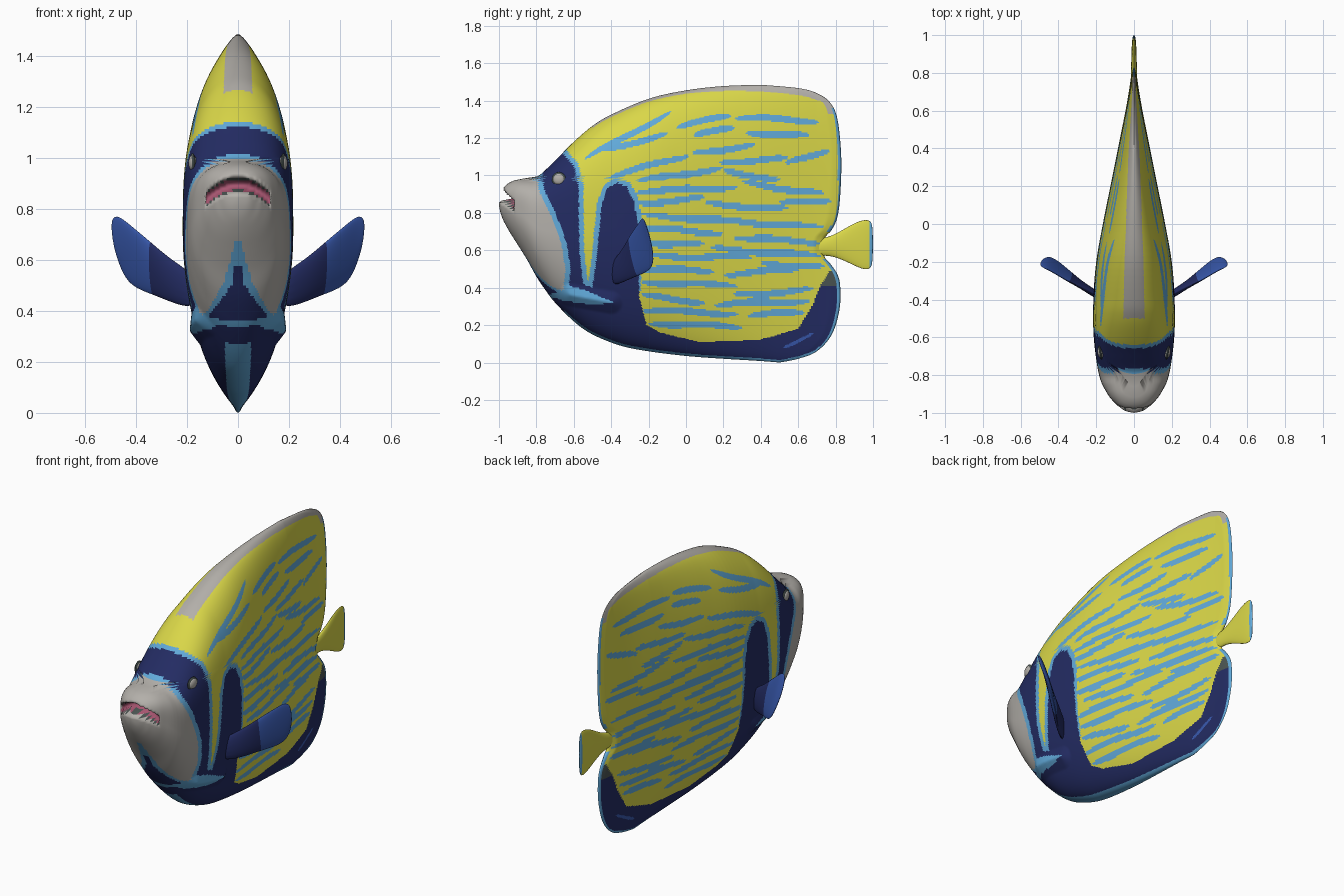
import bpy, bmesh, math
from mathutils import Vector

if "Cube" in bpy.data.objects:
    bpy.data.objects.remove(bpy.data.objects["Cube"], do_unlink=True)

# Flat colours
COLOURS = {
    "yellow": (.70, .68, .065), "light_blue": (.12, .40, .70), "navy": (.017, .025, .125),
    "pale_grey": (.45, .43, .40), "fin_blue": (.04, .10, .42), "mouth_pink": (.38, .09, .16),
    "slate": (.07, .09, .085)}
NAMES = list(COLOURS)
YELLOW, LIGHT, NAVY, GREY, BLUE, PINK, SLATE = range(len(NAMES))
MATS = []
for name, rgb in COLOURS.items():
    m = bpy.data.materials.new(name)
    m.use_nodes = True
    m.diffuse_color = (*rgb, 1)
    m.node_tree.nodes["Principled BSDF"].inputs["Base Color"].default_value = (*rgb, 1)
    MATS.append(m)


def smooth_path(pts, steps=6):
    """Catmull-Rom curve through the points."""
    p = [Vector(q) for q in [pts[0], *pts, pts[-1]]]
    out = []
    for a, b, c, d in zip(p, p[1:], p[2:], p[3:]):
        for k in range(steps):
            t = k / steps
            out.append(b + (c - a) * t / 2 + (2*a - 5*b + 4*c - d) * t*t / 2
                       + (3*b - a - 3*c + d) * t**3 / 2)
    return [tuple(v) for v in out] + [tuple(pts[-1])]


def interp(table, x):
    """Piecewise linear lookup, clamped at both ends."""
    if x <= table[0][0]:
        return table[0][1]
    for (x0, v0), (x1, v1) in zip(table, table[1:]):
        if x <= x1 and x1 > x0:
            return v0 + (v1 - v0) * (x - x0) / (x1 - x0)
    return table[-1][1]


def inside(poly, y, z):
    hit = False
    for (y0, z0), (y1, z1) in zip(poly, poly[1:] + poly[:1]):
        if (z0 > z) != (z1 > z) and y < y0 + (y1 - y0) * (z - z0) / (z1 - z0):
            hit = not hit
    return hit


def edge_distance(path, y, z):
    best = 9
    for (y0, z0), (y1, z1) in zip(path, path[1:]):
        dy, dz = y1 - y0, z1 - z0
        t = max(0, min(1, ((y - y0) * dy + (z - z0) * dz) / (dy*dy + dz*dz)))
        best = min(best, math.hypot(y - y0 - t*dy, z - z0 - t*dz))
    return best


def finish(name, verts, faces, mats, weld=True):
    me = bpy.data.meshes.new(name)
    me.from_pydata(verts, [], faces)
    for m in MATS:
        me.materials.append(m)
    me.polygons.foreach_set("material_index", mats)
    me.polygons.foreach_set("use_smooth", [True] * len(faces))
    bm = bmesh.new()
    bm.from_mesh(me)
    if weld:
        bmesh.ops.remove_doubles(bm, verts=bm.verts, dist=1e-5)
    bmesh.ops.recalc_face_normals(bm, faces=bm.faces)
    bm.to_mesh(me)
    bm.free()
    ob = bpy.data.objects.new(name, me)
    bpy.context.collection.objects.link(ob)
    return ob


# Side outline (y, z): front edge and rear edge, both from belly to back
FRONT = smooth_path([
    (.5, 0), (.4, .008), (.2, .02), (0, .035), (-.2, .06), (-.35, .09), (-.5, .15), (-.6, .22),
    (-.7, .32), (-.75, .385), (-.8, .46), (-.85, .55), (-.9, .63), (-.95, .71), (-.985, .78),
    (-1, .85), (-.985, .915), (-.955, .955), (-.9, .98), (-.85, .986), (-.79, .997), (-.7, 1.08),
    (-.6, 1.18), (-.5, 1.265), (-.4, 1.325), (-.2, 1.41), (0, 1.455), (.2, 1.478), (.4, 1.485)])
BACK = smooth_path([
    (.5, 0), (.6, .02), (.7, .06), (.78, .15), (.82, .28), (.825, .4), (.81, .47), (.77, .53),
    (.74, .57), (.74, .66), (.78, .71), (.81, .78), (.825, .9), (.83, 1.1), (.81, 1.3),
    (.77, 1.39), (.7, 1.44), (.6, 1.467), (.4, 1.485)])
nose = min(range(len(FRONT)), key=lambda i: FRONT[i][0])
TOP = FRONT[nose:] + [p for p in reversed(BACK) if p[1] > 1.44]
BOTTOM = FRONT[nose::-1] + [p for p in BACK if p[1] < .06]
FRONT_Z, BACK_Z = ([(z, y) for y, z in edge] for edge in (FRONT, BACK))
WIDTH = smooth_path([
    (-1, 0), (-.99, .045), (-.97, .075), (-.95, .1), (-.9, .14), (-.8, .185), (-.6, .213),
    (-.4, .215), (-.2, .2), (0, .165), (.2, .125), (.4, .085), (.6, .045), (.75, .02), (.83, .012)])
GILL_LINE = [(-.62, .36), (-.4, .32)]


def half_width(y, z, rear):
    hi, lo = interp(TOP, y), interp(BOTTOM, y)
    if hi - lo < 1e-4 or not lo < z < hi:
        return 0
    t = (2*z - hi - lo) / (hi - lo)
    power = interp([(-.7, 4), (-.4, 3), (.3, 2.3)], y) if t > 0 else 2
    w = interp(WIDTH, y) * math.sqrt(max(0, 1 - abs(t)**power))
    w *= math.sqrt(max(0, min(1, (rear - y) / .05)))
    if -.75 < y < -.3 and z < .45:      # raised gill cover corner
        w += .025 * max(0, 1 - edge_distance(GILL_LINE, y, z) / .06) * min(1, w / .05)
    return w


# Colour regions (y, z)
NAVY_EDGE = [
    (-.67, 1.2), (-.66, 1.12), (-.6, 1.05), (-.575, .95), (-.57, .6), (-.55, .42), (-.5, .4),
    (-.48, .55), (-.45, .85), (-.42, .93), (-.37, .96), (-.32, .94), (-.28, .87), (-.26, .75),
    (-.25, .35), (-.21, .2), (-.14, .16), (.07, .11), (.39, .12), (.6, .18), (.68, .31),
    (.72, .42), (.77, .49)]
NAVY_AREA = NAVY_EDGE + [(.9, .49), (.9, -.1), (-1.1, -.1), (-1.1, 1.2)]
FACE_EDGE = [(-.8, 1.1), (-.79, .93), (-.72, .78), (-.665, .63), (-.645, .5), (-.655, .39),
             (-.74, .36), (-1.1, .36)]
FACE_AREA = FACE_EDGE + [(-1.1, 1.1)]
GILL_SPIKE = [(-.66, .42), (-.55, .39), (-.38, .32), (-.5, .31), (-.66, .33), (-.75, .37)]
CHIN_GREY = [(.36, .17), (.4, .12), (.5, .06), (.6, .03), (.7, 0)]
CHIN_NAVY = [(.32, .17), (.35, .14), (.4, .1), (.5, .025), (.62, 0)]
# Side stripes: start y, z, end y, z
STRIPES = [
    (-.54, 1.09, -.08, 1.34), (-.05, 1.26, .24, 1.32), (.26, 1.31, .71, 1.29),
    (-.48, 1.13, -.1, 1.22), (.04, 1.22, .26, 1.25), (.32, 1.23, .66, 1.21),
    (-.42, .99, .02, 1.11), (.03, 1.12, .37, 1.16), (.53, 1.06, .77, 1.14),
    (-.26, .97, .2, 1.04), (.18, 1.07, .55, 1.09), (.2, 1.02, .5, .98), (-.28, .91, .28, .94),
    (.3, .96, .74, .9), (-.27, .85, .1, .88), (.1, .85, .55, .82), (.5, .85, .78, .87),
    (-.26, .79, .74, .72), (-.26, .72, .2, .69), (.25, .67, .72, .64), (-.25, .64, .1, .63),
    (.13, .61, .72, .57), (-.2, .57, .35, .56), (.4, .53, .74, .51), (-.25, .5, .15, .49),
    (.2, .47, .6, .5), (-.24, .43, .28, .41), (.25, .36, .68, .39), (-.24, .36, .1, .32),
    (.15, .31, .66, .33), (-.24, .28, .28, .26), (.33, .25, .63, .27), (-.2, .21, .3, .19)]


def on_stripe(y, z, s, half=.018):
    u = (y - s[0]) / (s[2] - s[0])
    if not 0 < u < 1:
        return False
    mid = s[1] + (s[3] - s[1]) * u + .006 * math.sin(14 * y + 30 * s[1])
    return abs(z - mid) < half * math.sqrt(1 - (2*u - 1)**4)


def mouth(x, y, z):
    """Strength of the down-turned mouth opening, 0 to 1."""
    if y > -.9 or abs(x) > .125:
        return 0
    return max(0, 1 - abs(z - .895 + .045 * (x / .11)**2) / .032)


def body_colour(x, y, z, rear):
    gape = mouth(x, y, z)
    if gape > .15:
        return PINK if gape > .35 else SLATE
    above, below = interp(TOP, y) - z, z - interp(BOTTOM, y)
    if inside(FACE_AREA, y, z):
        if z < .7 and x < interp(CHIN_GREY, z):
            return NAVY if x < interp(CHIN_NAVY, z) else LIGHT
        return GREY
    if inside(GILL_SPIKE, y, z):
        return LIGHT
    if z > .34 and edge_distance(FACE_EDGE, y, z) < .028:
        return LIGHT
    if rear - y < .016 and not .55 < z < .7 and z < 1.36 or below < .014 and y > -.65:
        return LIGHT
    if inside(NAVY_AREA, y, z):
        if y > .7 and z > .41:
            return SLATE
        return BLUE if on_stripe(y, z, (.52, .08, .68, .16), .01) else NAVY
    if y < -.24 and z > .38 and edge_distance(NAVY_EDGE, y, z) < .026:
        return LIGHT
    ridge = interp([(-.5, .012), (0, .018), (.4, .035), (.8, .04)], y)
    if y > -.5 and z > 1.2 and (above < ridge or y > .7 and rear - y < .04 and z > 1.33):
        return GREY
    return LIGHT if any(on_stripe(y, z, s) for s in STRIPES) else YELLOW


# Body: horizontal slices stacked from belly to back
ROWS, COLS, HEIGHT = 210, 230, 1.485
grid = []
for i in range(ROWS + 1):
    s = i / ROWS
    z = HEIGHT * (s - .6 * math.sin(math.tau * s) / math.tau)
    y0, y1 = interp(FRONT_Z, z), interp(BACK_Z, z)
    row = [y0 + (y1 - y0) * (j / COLS)**1.4 for j in range(COLS + 1)]
    grid.append([(half_width(y, z, y1) if 0 < j < COLS else 0, y, z, y1)
                 for j, y in enumerate(row)])
verts, faces, mats = [], [], []
for side in (1, -1):
    base = len(verts)
    for row in grid:
        for x, y, z, _ in row:
            open_mouth = min(1, 1.6 * mouth(x, y, z))
            verts.append((side * x, y + (max(y, -.9) - y) * open_mouth, z))
    for i in range(ROWS):
        for j in range(COLS):
            a = base + i * (COLS + 1) + j
            quad = (a, a + 1, a + COLS + 2, a + COLS + 1)
            faces.append(quad[::side])
            corners = [grid[i + p][j + q] for p in (0, 1) for q in (0, 1)]
            if side > 0:
                mats.append(body_colour(*[sum(c) / 4 for c in zip(*corners)]))
mats += mats
finish("body", verts, faces, mats)


# Fins: lens-shaped sections between a lower and an upper point
def fin(name, stations, colours, side=1, sides=14):
    verts, faces, mats = [], [], []
    across = Vector(stations[-2][0]) - Vector(stations[0][0])
    for lo, hi, thick in stations:
        lo, hi = Vector(lo), Vector(hi)
        out = (hi - lo).cross(across).normalized() * thick
        for k in range(sides):
            a = math.tau * k / sides
            p = (lo + hi) / 2 + (hi - lo) / 2 * math.cos(a) + out * math.sin(a)
            verts.append((p.x * side, p.y, p.z))
    for i in range(len(stations) - 1):
        for k in range(sides):
            n = (k + 1) % sides
            faces.append((i*sides + k, i*sides + n, (i+1)*sides + n, (i+1)*sides + k))
            mats.append(colours[i])
    faces += [tuple(range(sides)), tuple(range(len(verts) - sides, len(verts)))]
    mats += [colours[0], colours[-1]]
    ob = finish(name, verts, faces, mats, weld=False)
    ob.modifiers.new("smooth", "SUBSURF").levels = 2


TAIL = [(.66, .56, .66, .02), (.75, .575, .665, .018), (.82, .555, .7, .016), (.9, .515, .75, .014),
        (.95, .492, .768, .012), (.985, .495, .765, .009), (1, .53, .735, .004)]
fin("tail_fin", [((0, y, a), (0, y, b), t) for y, a, b, t in TAIL], [YELLOW] * 5 + [LIGHT])
PECTORAL = [
    ((.16, -.4, .4), (.16, -.4, .54), .02), ((.26, -.33, .43), (.26, -.34, .6), .02),
    ((.33, -.26, .46), (.34, -.31, .67), .016), ((.42, -.18, .49), (.44, -.25, .755), .013),
    ((.46, -.17, .56), (.475, -.235, .78), .01), ((.49, -.19, .66), (.5, -.22, .76), .005)]

# Paired parts: pectoral fins and eyes
for side, label in ((1, "left"), (-1, "right")):
    fin(label + "_pectoral_fin", PECTORAL, [NAVY, NAVY, BLUE, BLUE, BLUE], side)
    for part, r, bulge, mat in (("eye_ring", .038, .010, SLATE), ("eye", .031, .016, GREY)):
        x = half_width(-.68, .98, 1)
        bpy.ops.mesh.primitive_uv_sphere_add(segments=24, ring_count=12, radius=1,
                                             location=(side * x, -.68, .98))
        ob = bpy.context.object
        ob.name = label + "_" + part
        ob.scale = (bulge, r, r)
        ob.rotation_euler.z = -side * .15
        ob.data.materials.append(MATS[mat])
        bpy.ops.object.shade_smooth()
